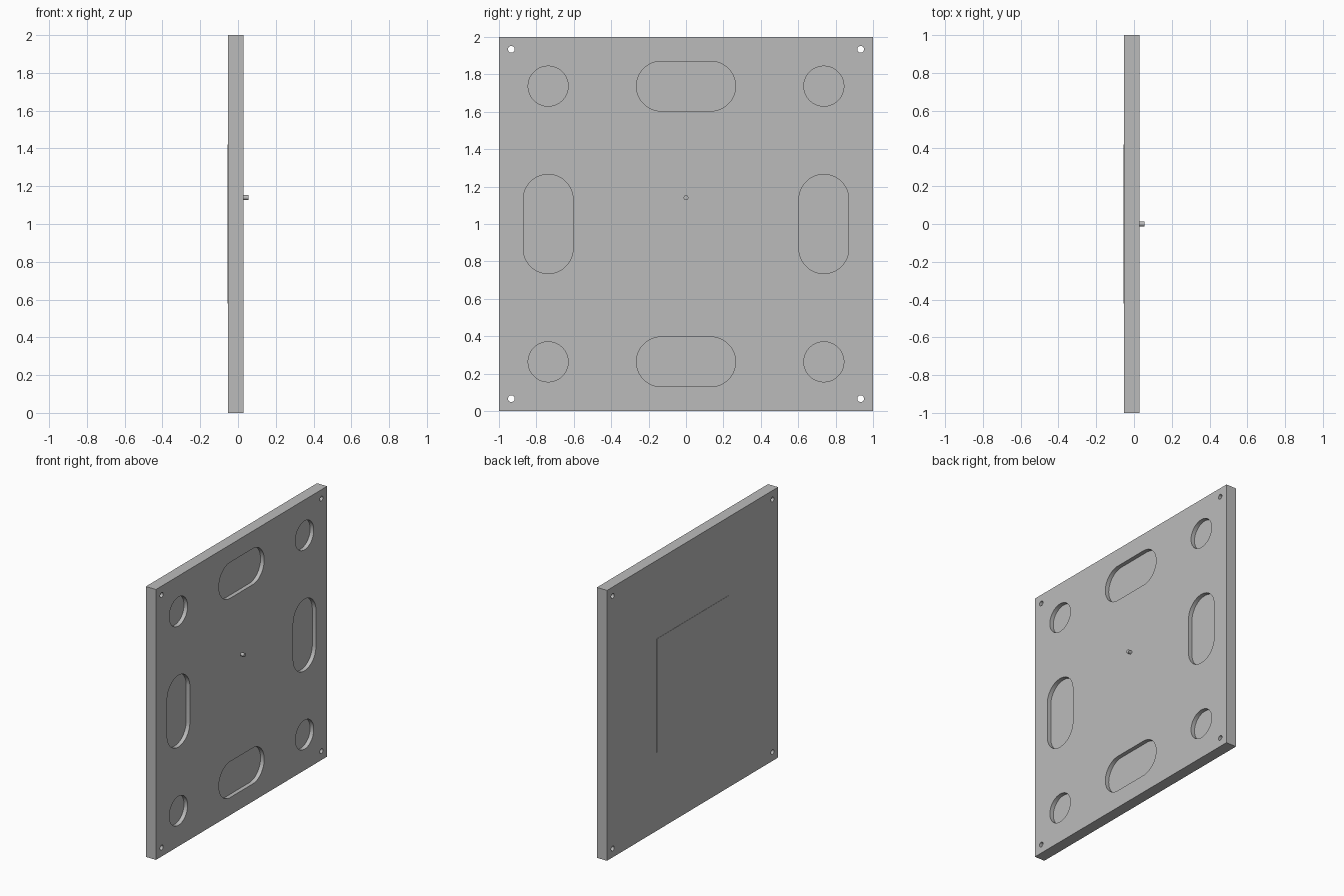
import bpy
import bmesh
from math import sin, cos, pi, radians

cube = bpy.data.objects.get("Cube")
if cube:
    bpy.data.objects.remove(cube, do_unlink=True)

BACK, FACE, TIP = -0.054, 0.029, 0.056   # x of panel back, panel face, pin tip
DEPTH = 0.03                             # pocket depth
SPREAD = 0.737                           # pocket centre offset

grey = bpy.data.materials.new("plain grey")
grey.use_nodes = True
tone = (0.5, 0.5, 0.5, 1)
grey.diffuse_color = tone
grey.node_tree.nodes["Principled BSDF"].inputs["Base Color"].default_value = tone


def add_object(name, bm):
    bmesh.ops.recalc_face_normals(bm, faces=bm.faces)
    mesh = bpy.data.meshes.new(name)
    bm.to_mesh(mesh)
    bm.free()
    mesh.materials.append(grey)
    ob = bpy.data.objects.new(name, mesh)
    bpy.context.collection.objects.link(ob)
    return ob


def extrude_outline(bm, outline, x0, x1):
    """Prism along x from a (y, z) outline."""
    face = bm.faces.new([bm.verts.new((x0, y, z)) for y, z in outline])
    side = bmesh.ops.extrude_face_region(bm, geom=[face])["geom"]
    verts = [g for g in side if isinstance(g, bmesh.types.BMVert)]
    bmesh.ops.translate(bm, verts=verts, vec=(x1 - x0, 0, 0))


def rectangle(half, z):
    return [(-half, z - half), (half, z - half), (half, z + half), (-half, z + half)]


def rounded(y, z, r, dy=0, dz=0, n=64):
    """Circle, stretched into a slot by dy or dz."""
    pts = []
    for i in range(n):
        a = 2 * pi * (i + 0.5) / n
        c, s = cos(a), sin(a)
        pts.append((y + r * c + (dy if c > 0 else -dy),
                    z + r * s + (dz if s > 0 else -dz)))
    return pts


# Panel
bm = bmesh.new()
extrude_outline(bm, rectangle(1, 1), BACK, FACE)
panel = add_object("panel", bm)

# Cutters: round pockets, slot pockets and corner through holes
bm = bmesh.new()
floor, out = FACE - DEPTH, FACE + 0.1
for sy in (-1, 1):
    extrude_outline(bm, rounded(0, 1 + sy * SPREAD, 0.133, dy=0.132), floor, out)
    extrude_outline(bm, rounded(sy * SPREAD, 1, 0.133, dz=0.132), floor, out)
    for sz in (-1, 1):
        extrude_outline(bm, rounded(sy * SPREAD, 1 + sz * SPREAD, 0.107), floor, out)
        extrude_outline(bm, rounded(sy * 0.934, 1 + sz * 0.934, 0.018, n=32), BACK - 0.1, out)
cutter = add_object("pocket_cutter", bm)
cutter.hide_render = True
cutter.hide_set(True)

cut = panel.modifiers.new("pockets", "BOOLEAN")
cut.operation = "DIFFERENCE"
cut.solver = "EXACT"
cut.object = cutter
bpy.context.view_layer.objects.active = panel
panel.select_set(True)
bpy.ops.object.modifier_apply(modifier=cut.name)
bpy.data.objects.remove(cutter, do_unlink=True)

# Small pin on the pocketed face
bm = bmesh.new()
extrude_outline(bm, rounded(0, 1.14, 0.013, n=32), FACE - 0.01, TIP)
pin = add_object("centre_pin", bm)

# Thin square plate on the plain face
bm = bmesh.new()
extrude_outline(bm, rectangle(0.42, 1), BACK - 0.002, BACK + 0.01)
add_object("back_plate", bm)

# Smooth the round walls, keep the edges sharp
for ob in (panel, pin):
    bpy.ops.object.select_all(action="DESELECT")
    ob.select_set(True)
    bpy.context.view_layer.objects.active = ob
    bpy.ops.object.shade_smooth_by_angle(angle=radians(30))
